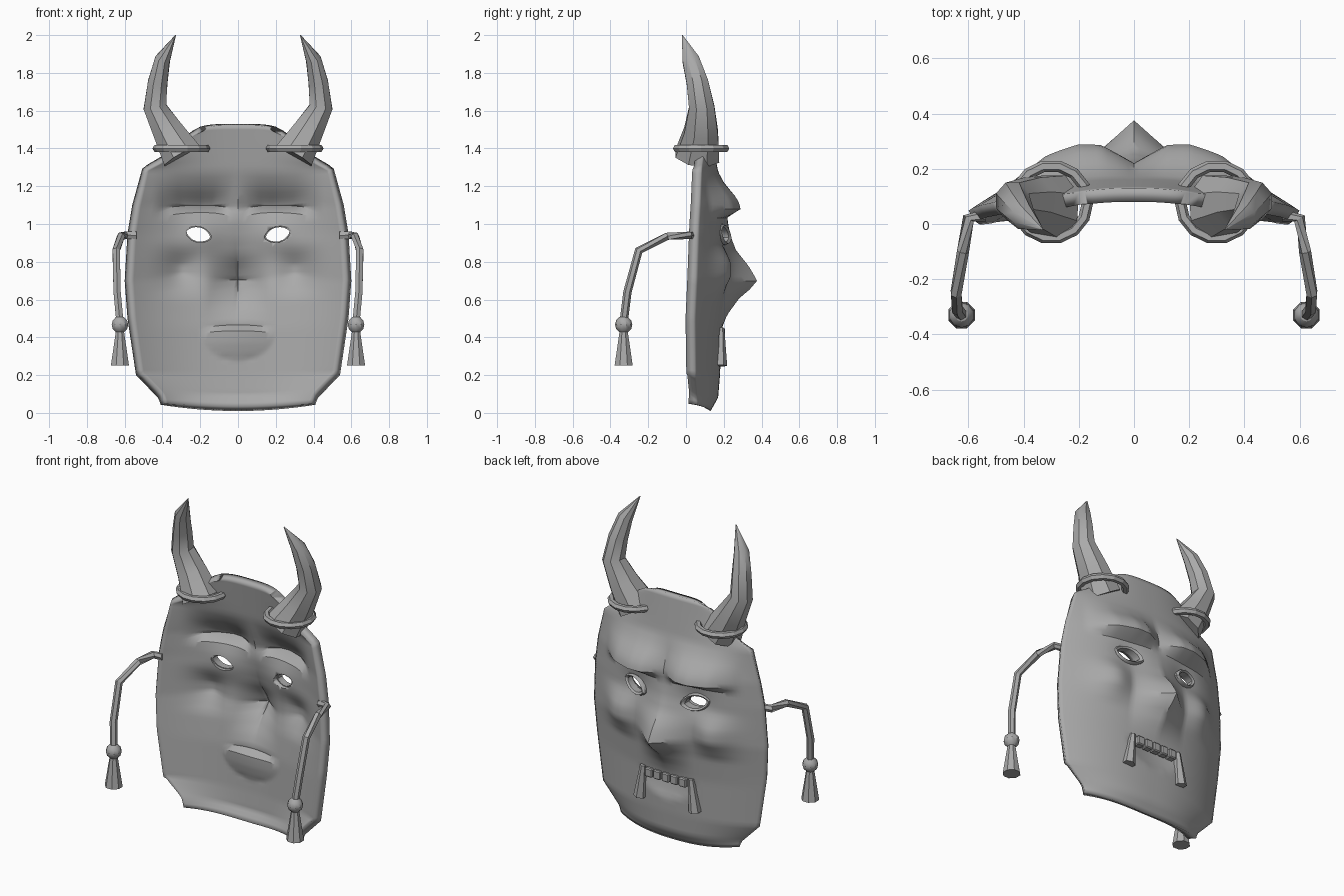
import bpy, bmesh, math
from math import pi, cos, sin, exp
from mathutils import Vector, Matrix

cube = bpy.data.objects.get("Cube")
if cube:
    bpy.data.objects.remove(cube, do_unlink=True)

grey = bpy.data.materials.new("stone_grey")
grey.use_nodes = True
colour = (0.4, 0.4, 0.4, 1)
grey.diffuse_color = colour
grey.node_tree.nodes["Principled BSDF"].inputs["Base Color"].default_value = colour


def finish(name, bm, angle=30):
    bmesh.ops.recalc_face_normals(bm, faces=bm.faces)
    mesh = bpy.data.meshes.new(name)
    bm.to_mesh(mesh)
    bm.free()
    mesh.materials.append(grey)
    ob = bpy.data.objects.new(name, mesh)
    bpy.context.collection.objects.link(ob)
    activate(ob)
    bpy.ops.object.shade_smooth_by_angle(angle=math.radians(angle))
    return ob


def activate(ob):
    bpy.ops.object.select_all(action='DESELECT')
    ob.select_set(True)
    bpy.context.view_layer.objects.active = ob


def lerp(table, t):
    for (a, p), (b, q) in zip(table, table[1:]):
        if t <= b:
            return p + (q - p) * max(0, (t - a) / (b - a))
    return table[-1][1]


def loft(name, path, radii, sides, angle=30, stretch=1):
    """Tube through the path points with one radius per point."""
    bm = bmesh.new()
    pts = [Vector(p) for p in path]
    rings = []
    for i, p in enumerate(pts):
        d = (pts[min(i + 1, len(pts) - 1)] - pts[max(i - 1, 0)]).normalized()
        side = d.cross(Vector((0, 1, 0.01))).normalized()
        up = side.cross(d)
        rings.append([bm.verts.new(p + radii[i] * (side * cos(a) + up * sin(a) * stretch))
                      for a in [2 * pi * (k + 0.5) / sides for k in range(sides)]])
    for r, s in zip(rings, rings[1:]):
        for k in range(sides):
            n = (k + 1) % sides
            bm.faces.new((r[k], r[n], s[n], s[k]))
    bm.faces.new(rings[0])
    bm.faces.new(rings[-1])
    return finish(name, bm, angle)


# Face shell: outline, depth along the middle, and depth at the rim, by height
WIDTH = [(0.01, 0.41), (0.05, 0.42), (0.2, 0.54), (0.5, 0.585), (0.7, 0.6), (0.95, 0.585),
         (1.1, 0.56), (1.3, 0.505), (1.36, 0.4), (1.5, 0.25), (1.53, 0.2)]
MIDDLE = [(0.01, 0.13), (0.08, 0.17), (0.2, 0.18), (0.45, 0.19), (0.7, 0.22), (1.1, 0.22),
          (1.3, 0.165), (1.53, 0.13)]
RIM = [(0.01, 0.06), (0.2, 0.045), (0.5, 0.04), (1, 0.06), (1.3, 0.08), (1.53, 0.115)]
NOSE = [(0.45, 0), (0.52, 0.02), (0.61, 0.075), (0.65, 0.12), (0.7, 0.157), (0.78, 0.11),
        (0.86, 0.045), (0.94, 0.015), (1.02, 0)]
BROW = [(1.04, 0), (1.07, 0.085), (1.14, 0.07), (1.22, 0.02), (1.28, 0)]
BROW_X = [(0, 0), (0.12, 0.85), (0.2, 1), (0.32, 0.8), (0.46, 0)]
CHEEK = [(0.6, 0), (0.68, 0.03), (0.73, 0.055), (0.8, 0.05), (0.9, 0)]


def depth(x, z, u):
    ax = abs(x)
    rim = lerp(RIM, z)
    y = rim + (lerp(MIDDLE, z) - rim) * (1 - abs(u) ** 2.4)
    y += lerp(NOSE, z) * max(0, 1 - ax / 0.19) ** 1.1
    y += lerp(BROW, z) * lerp(BROW_X, ax)
    y += lerp(CHEEK, z) * exp(-((ax - 0.32) / 0.11) ** 2)
    y -= 0.02 * exp(-((ax - 0.2) / 0.1) ** 2 - ((z - 0.95) / 0.08) ** 2)
    # mouth hollow with a crisp upper edge
    if ax < 0.2 and z < 0.43:
        drop = (0.43 - z) / (0.14 * math.sqrt(1 - (ax / 0.2) ** 2) + 0.001)
        y -= 0.04 * max(0, 1 - drop) ** 0.7 * (1 - (ax / 0.2) ** 2)
    return y


bm = bmesh.new()
COLS, ROWS = 56, 64
grid = []
for j in range(ROWS + 1):
    v = 0.01 + 1.52 * j / ROWS
    row = []
    for i in range(COLS + 1):
        u = 2 * i / COLS - 1
        x = u * lerp(WIDTH, v)
        z = v + 0.035 * u * u * max(0, 1 - v / 0.2) - 0.015 * u ** 4 * max(0, (v - 1.4) / 0.13)
        row.append(bm.verts.new((x, depth(x, z, u), z)))
    grid.append(row)
for a, b in zip(grid, grid[1:]):
    for i in range(COLS):
        bm.faces.new((a[i], a[i + 1], b[i + 1], b[i]))
mask = finish("face_shell", bm, 35)
# make the surface face outward (+y) before thickening
if sum(p.normal.y for p in mask.data.polygons) < 0:
    mask.data.flip_normals()
solid = mask.modifiers.new("thickness", 'SOLIDIFY')
solid.thickness = 0.05
solid.offset = -1


def almond(side, size, y):
    """Tilted almond outline around an eye."""
    pts = []
    for k in range(16):
        a = 2 * pi * k / 16
        px, pz = size * 0.08 * cos(a), size * 0.047 * sin(a) * (0.55 + 0.45 * abs(sin(a)))
        t = 0.25
        pts.append(Vector((side * (0.21 + px * cos(t) - pz * sin(t)),
                           y - 0.03 * (px * cos(t)) / 0.09, 0.945 + px * sin(t) + pz * cos(t))))
    return pts


def almond_band(bm, loops):
    rings = [[bm.verts.new(p) for p in loop] for loop in loops]
    return rings, [bm.faces.new((r[k], r[(k + 1) % 16], s[(k + 1) % 16], s[k]))
                   for r, s in zip(rings, rings[1:] + rings[:1]) for k in range(16)]


# Eye openings, cut through the shell
bpy.context.view_layer.objects.active = mask
for side in (-1, 1):
    bm = bmesh.new()
    loops = [[bm.verts.new(p) for p in almond(side, 0.9, y)] for y in (-0.1, 0.5)]
    for k in range(16):
        n = (k + 1) % 16
        bm.faces.new((loops[0][k], loops[0][n], loops[1][n], loops[1][k]))
    for loop in loops:
        bm.faces.new(loop)
    cutter = finish("eye_cutter", bm)
    cutter.hide_render = True
    cut = mask.modifiers.new("eye_cut", 'BOOLEAN')
    cut.operation = 'DIFFERENCE'
    cut.object = cutter
activate(mask)
for name in [m.name for m in mask.modifiers if m.type in ('SOLIDIFY', 'BOOLEAN')]:
    bpy.ops.object.modifier_move_to_index(modifier=name, index=0)
    bpy.ops.object.modifier_apply(modifier=name)
for ob in [o for o in bpy.data.objects if o.name.startswith("eye_cutter")]:
    bpy.data.objects.remove(ob, do_unlink=True)

for side, tag in ((1, "left"), (-1, "right")):
    # Eyelid rims
    bm = bmesh.new()
    almond_band(bm, [almond(side, s, y) for s, y in
                     ((1.15, 0.16), (1.15, 0.2), (1.0, 0.215), (0.8, 0.205), (0.8, 0.16))])
    finish(tag + "_eyelid", bm)

    # Horn and its collar
    loft(tag + "_horn",
         [(side * x, y, z) for x, y, z in ((0.295, 0.06, 1.36), (0.37, 0.08, 1.49), (0.44, 0.083, 1.62),
                                           (0.425, 0.06, 1.75), (0.40, 0.025, 1.87), (0.33, -0.02, 2.0))],
         [0.115, 0.088, 0.066, 0.056, 0.044, 0.002], 8, 40, 1.1)
    bpy.ops.mesh.primitive_torus_add(major_segments=14, minor_segments=6, major_radius=0.132,
                                     minor_radius=0.021, location=(side * 0.3, 0.08, 1.4))
    collar = bpy.context.object
    collar.name = tag + "_horn_collar"
    collar.data.materials.append(grey)

    # Hanging cord, bead and tassel
    loft(tag + "_cord",
         [(side * x, y, z) for x, y, z in ((0.54, 0.03, 0.94), (0.6, 0.02, 0.94), (0.62, -0.1, 0.935),
                                           (0.645, -0.25, 0.86), (0.64, -0.31, 0.64), (0.625, -0.33, 0.48))],
         [0.022] * 6, 6)
    bm = bmesh.new()
    bmesh.ops.create_uvsphere(bm, u_segments=10, v_segments=6, radius=0.046,
                              matrix=Matrix.Translation((side * 0.625, -0.33, 0.467)))
    finish(tag + "_bead", bm)
    loft(tag + "_tassel", [(side * 0.625, -0.33, z) for z in (0.44, 0.25)], [0.022, 0.052], 8)

    # Tusk beside the mouth
    loft(tag + "_tusk", [(side * 0.165, 0.185, 0.45), (side * 0.19, 0.18, 0.25)], [0.018, 0.038], 6)

# Row of teeth
for k in range(5):
    bm = bmesh.new()
    bmesh.ops.create_cube(bm, size=1, matrix=Matrix.Translation((0.058 * (k - 2), 0.185, 0.42))
                          @ Matrix.Diagonal((0.05, 0.045, 0.055, 1)))
    bmesh.ops.bevel(bm, geom=bm.edges[:], offset=0.006, segments=1, affect='EDGES')
    finish("tooth_%d" % (k + 1), bm)
